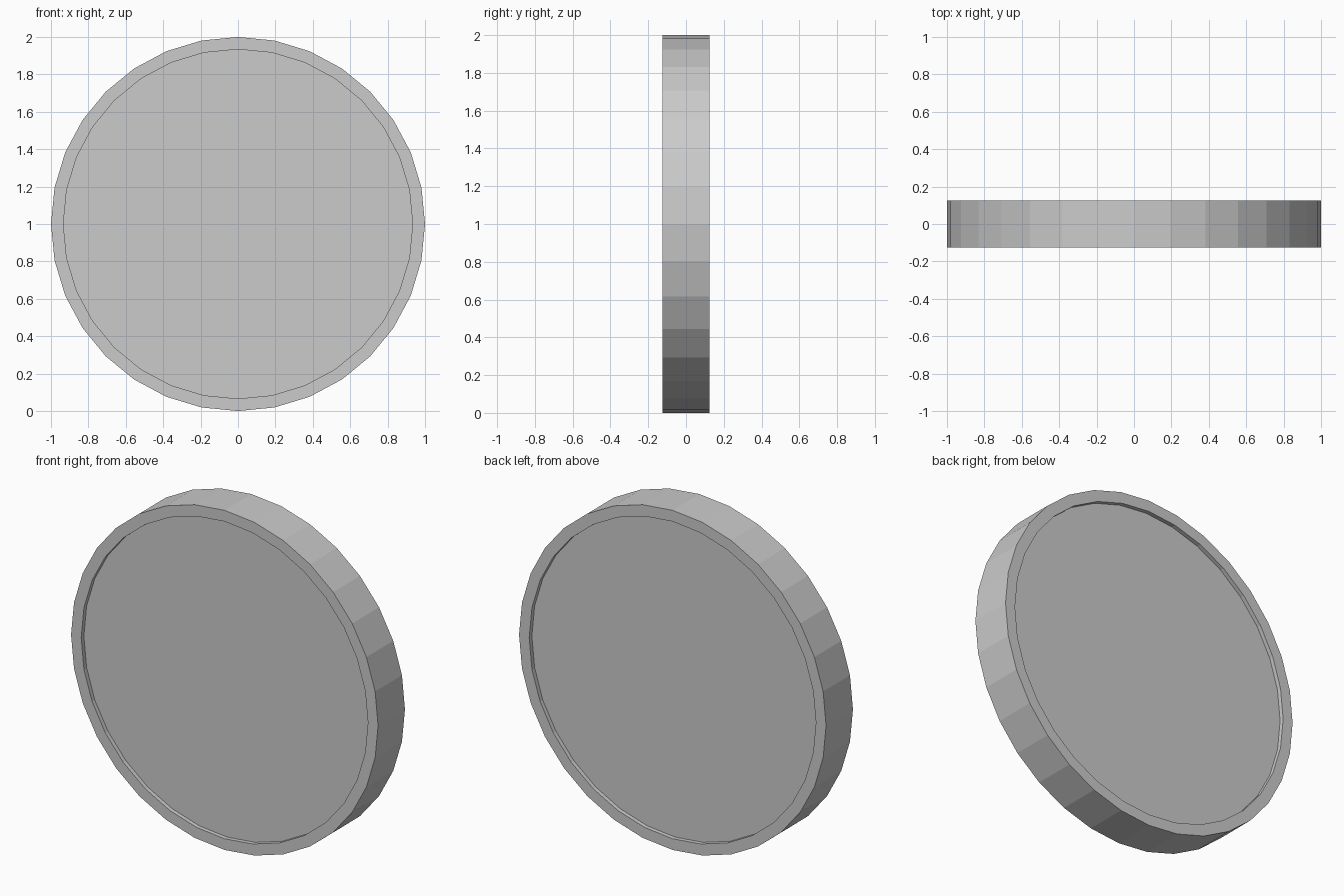
import bpy, bmesh
from math import radians
from mathutils import Matrix, Vector

if "Cube" in bpy.data.objects:
    bpy.data.objects.remove(bpy.data.objects["Cube"])

SIDES, RADIUS, HALF, RIM, DEPTH = 32, 1.0, 0.125, 0.066, 0.025

# disc body: 32-sided drum lying along y, a corner pointing straight up
bm = bmesh.new()
bmesh.ops.create_cone(bm, cap_ends=True, segments=SIDES, radius1=RADIUS,
                      radius2=RADIUS, depth=2 * HALF)

# raised rim: inset each cap, then sink the middle straight inwards
for cap in [f for f in bm.faces if len(f.verts) == SIDES]:
    side = 1 if cap.calc_center_median().z > 0 else -1
    scale = 1 - RIM / RADIUS
    for step in range(2):
        bmesh.ops.inset_region(bm, faces=[cap], thickness=0.001)
        for v in cap.verts:
            flat = Vector((v.co.x, v.co.y, 0)).normalized() * RADIUS * scale
            v.co = (flat.x, flat.y, side * (HALF - step * DEPTH))

bmesh.ops.transform(bm, verts=bm.verts,
                    matrix=Matrix.Translation((0, 0, RADIUS)) @ Matrix.Rotation(radians(90), 4, 'X'))
bmesh.ops.recalc_face_normals(bm, faces=bm.faces)

mesh = bpy.data.meshes.new("rimmed_disc")
bm.to_mesh(mesh)
bm.free()
bpy.context.collection.objects.link(bpy.data.objects.new("rimmed_disc", mesh))
